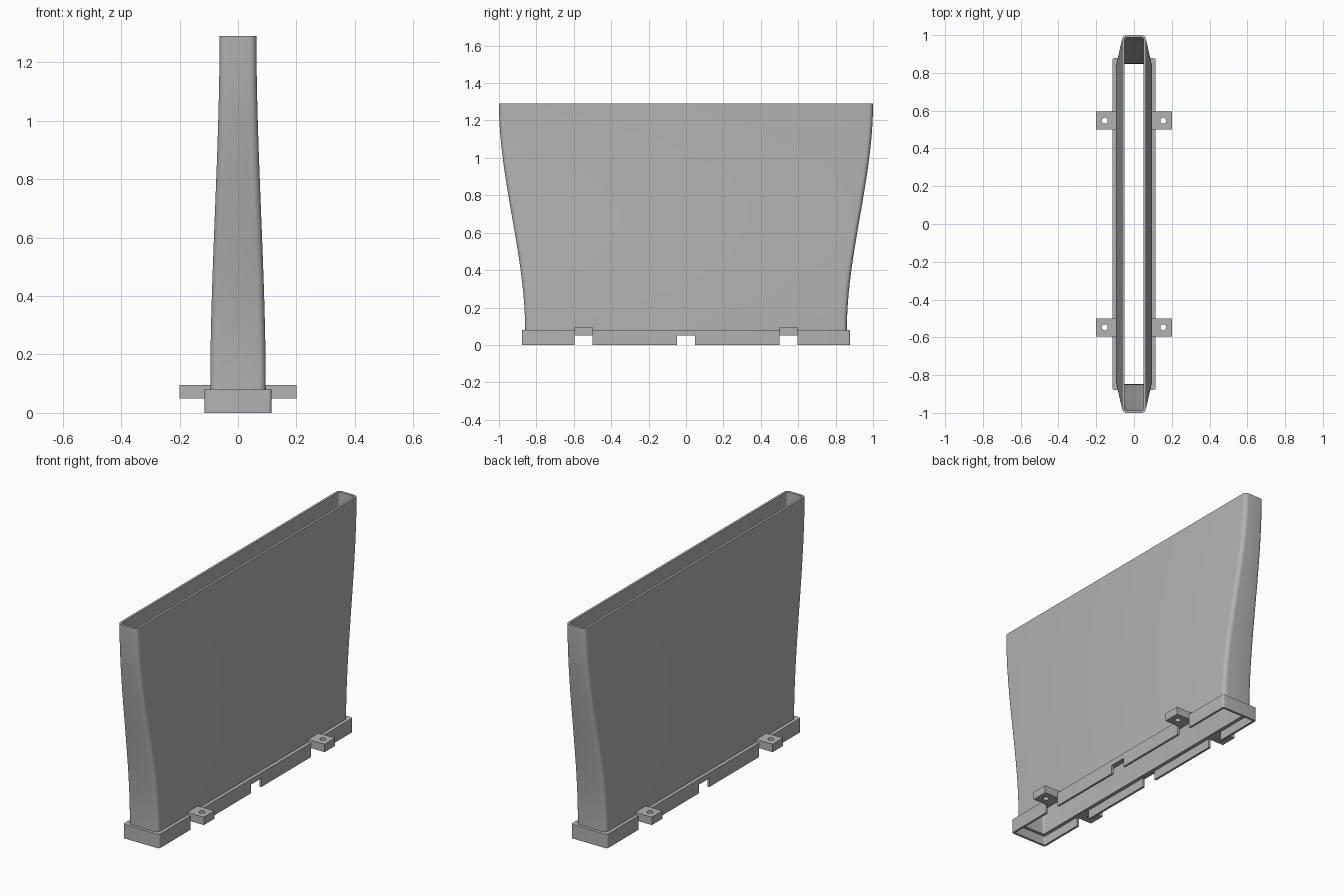
import bpy, bmesh, math
from mathutils import Matrix, Vector

cube = bpy.data.objects.get("Cube")
if cube:
    bpy.data.objects.remove(cube, do_unlink=True)

grey = bpy.data.materials.new("plain grey")
grey.use_nodes = True
COLOUR = (0.45, 0.45, 0.45, 1)
grey.diffuse_color = COLOUR
grey.node_tree.nodes["Principled BSDF"].inputs["Base Color"].default_value = COLOUR

HEIGHT = 1.29
FLANGE_TOP = 0.08
NOTCH_TOP = 0.05
WALL = 0.013
TAB_Y = 0.547


def make_object(name, bm):
    bmesh.ops.recalc_face_normals(bm, faces=bm.faces)
    mesh = bpy.data.meshes.new(name)
    bm.to_mesh(mesh)
    bm.free()
    mesh.materials.append(grey)
    obj = bpy.data.objects.new(name, mesh)
    bpy.context.collection.objects.link(obj)
    return obj


def add_box(bm, low, high):
    low, high = Vector(low), Vector(high)
    matrix = Matrix.Translation((low + high) / 2) @ Matrix.Diagonal((*(high - low), 1))
    bmesh.ops.create_cube(bm, size=1, matrix=matrix)


def rounded_ring(bm, half_x, half_y, z, radius, steps=6):
    """Closed rounded rectangle of vertices at one height."""
    ring = []
    corners = ((1, 1), (-1, 1), (-1, -1), (1, -1))
    for i, (sx, sy) in enumerate(corners):
        for k in range(steps + 1):
            a = math.pi / 2 * (i + k / steps)
            ring.append(bm.verts.new((sx * (half_x - radius) + radius * math.cos(a),
                                      sy * (half_y - radius) + radius * math.sin(a), z)))
    return ring


def cut(obj, cutter):
    cutter.hide_render = True
    cutter.display_type = 'WIRE'
    mod = obj.modifiers.new("cut", 'BOOLEAN')
    mod.operation = 'DIFFERENCE'
    mod.solver = 'EXACT'
    mod.object = cutter
    bpy.context.view_layer.update()
    bpy.context.view_layer.objects.active = obj
    bpy.ops.object.modifier_apply(modifier=mod.name)
    bpy.data.objects.remove(cutter, do_unlink=True)


def smooth(obj):
    bpy.ops.object.select_all(action='DESELECT')
    obj.select_set(True)
    bpy.context.view_layer.objects.active = obj
    bpy.ops.object.shade_smooth_by_angle(angle=math.radians(30))


def duct_size(z):
    """Half width and half length of the flared duct at a height."""
    t = (z - FLANGE_TOP) / (HEIGHT - FLANGE_TOP)
    t = min(max(t, 0), 1)
    s = t * t * (3 - 2 * t)
    return 0.095 - 0.032 * s, 0.86 + 0.14 * s


# Hollow flared duct with its base flange, lofted outside up and inside down
bm = bmesh.new()
rings = [rounded_ring(bm, 0.115, 0.878, z, 0.012) for z in (0, FLANGE_TOP)]
levels = [FLANGE_TOP + (HEIGHT - FLANGE_TOP) * i / 24 for i in range(25)]
for z in levels:
    rings.append(rounded_ring(bm, *duct_size(z), z, 0.024))
for z in levels[::-1] + [NOTCH_TOP + 0.002]:
    hx, hy = duct_size(z)
    rings.append(rounded_ring(bm, hx - WALL, hy - WALL, z, 0.011))
for z in (NOTCH_TOP + 0.002, 0):
    rings.append(rounded_ring(bm, 0.102, 0.865, z, 0.006))
for a, b in zip(rings, rings[1:] + rings[:1]):
    for i in range(len(a)):
        j = (i + 1) % len(a)
        bm.faces.new((a[i], a[j], b[j], b[i]))
body = make_object("duct_with_base_flange", bm)

# Notches through both long sides of the flange
bm = bmesh.new()
for y in (-TAB_Y, 0, TAB_Y):
    add_box(bm, (-0.3, y - 0.048, -0.1), (0.3, y + 0.048, NOTCH_TOP))
cut(body, make_object("notch_cutter", bm))
smooth(body)

# Four mounting tabs, each with a screw hole
for side, side_name in ((1, "left"), (-1, "right")):
    for end, end_name in ((-1, "front"), (1, "back")):
        bm = bmesh.new()
        x0, x1 = sorted((side * 0.087, side * 0.2))
        y = end * TAB_Y
        add_box(bm, (x0, y - 0.048, NOTCH_TOP), (x1, y + 0.048, 0.095))
        tab = make_object(f"{end_name}_{side_name}_mounting_tab", bm)
        bm = bmesh.new()
        bmesh.ops.create_cone(bm, cap_ends=True, segments=32, radius1=0.016, radius2=0.016,
                              depth=0.3, matrix=Matrix.Translation((side * 0.155, y, 0.07)))
        cut(tab, make_object("hole_cutter", bm))
        smooth(tab)
